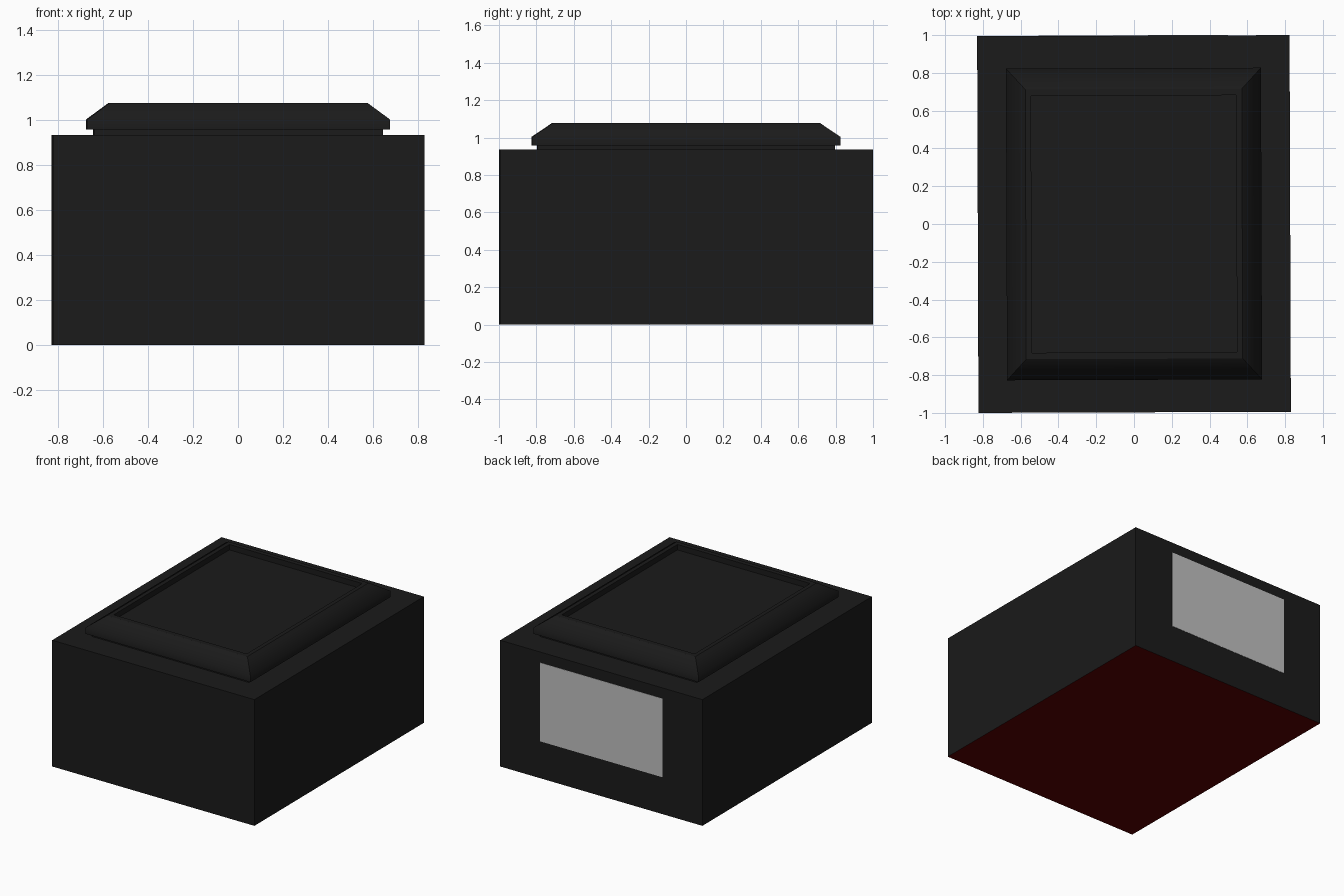
import bpy, bmesh, math
from mathutils import Matrix

if "Cube" in bpy.data.objects:
    bpy.data.objects.remove(bpy.data.objects["Cube"])

TURN = Matrix.Rotation(math.radians(0.2), 4, 'Z')  # the model sits very slightly turned


def material(name, rgb):
    m = bpy.data.materials.new(name)
    m.diffuse_color = (*rgb, 1)
    m.use_nodes = True
    m.node_tree.nodes["Principled BSDF"].inputs["Base Color"].default_value = m.diffuse_color
    return m


black = material("charcoal black", (0.0105, 0.0105, 0.0105))
grey = material("label grey", (0.53, 0.53, 0.53))
red = material("dark red", (0.1, 0.0, 0.0))


def finish(name, bm, mats):
    bmesh.ops.recalc_face_normals(bm, faces=bm.faces)
    bm.transform(TURN)
    me = bpy.data.meshes.new(name)
    bm.to_mesh(me)
    bm.free()
    for m in mats:
        me.materials.append(m)
    ob = bpy.data.objects.new(name, me)
    bpy.context.collection.objects.link(ob)
    return ob


def box(bm, x, y0, y1, z0, z1):
    size = Matrix.Diagonal((2 * x, y1 - y0, z1 - z0, 1))
    place = Matrix.Translation((0, (y0 + y1) / 2, (z0 + z1) / 2))
    bmesh.ops.create_cube(bm, size=1, matrix=place @ size)


# Main body, with the underside in red
bm = bmesh.new()
box(bm, 0.827, -0.997, 0.997, 0, 0.935)
bm.normal_update()
for f in bm.faces:
    f.material_index = 1 if f.normal.z < -0.5 else 0
finish("body", bm, [black, red])

# Grey panel on the back face
bm = bmesh.new()
box(bm, 0.501, 0.99, 0.999, 0.274, 0.857)
finish("back_panel", bm, [grey])

# Lid: neck, overhang, sloped border, flat rim and sunken centre,
# built from rectangular rings (half x, half y, z)
rings = [(0.643, 0.795, 0.935), (0.643, 0.795, 0.958), (0.675, 0.825, 0.958),
         (0.675, 0.825, 1.003), (0.573, 0.714, 1.078),
         (0.543, 0.68, 1.078), (0.543, 0.68, 1.038)]
bm = bmesh.new()
loops = [[bm.verts.new((sx * x, sy * y, z))
          for sx, sy in ((-1, -1), (1, -1), (1, 1), (-1, 1))] for x, y, z in rings]
for level, (a, b) in enumerate(zip(loops, loops[1:])):
    for i in range(4):
        j = (i + 1) % 4
        f = bm.faces.new((a[i], a[j], b[j], b[i]))
        f.smooth = level in (2, 3)
bm.faces.new(loops[0][::-1])
bm.faces.new(loops[-1])
# Only the edge between overhang and slope shades softly
soft = set(loops[3])
for e in bm.edges:
    e.smooth = all(v in soft for v in e.verts)
finish("lid", bm, [black])
